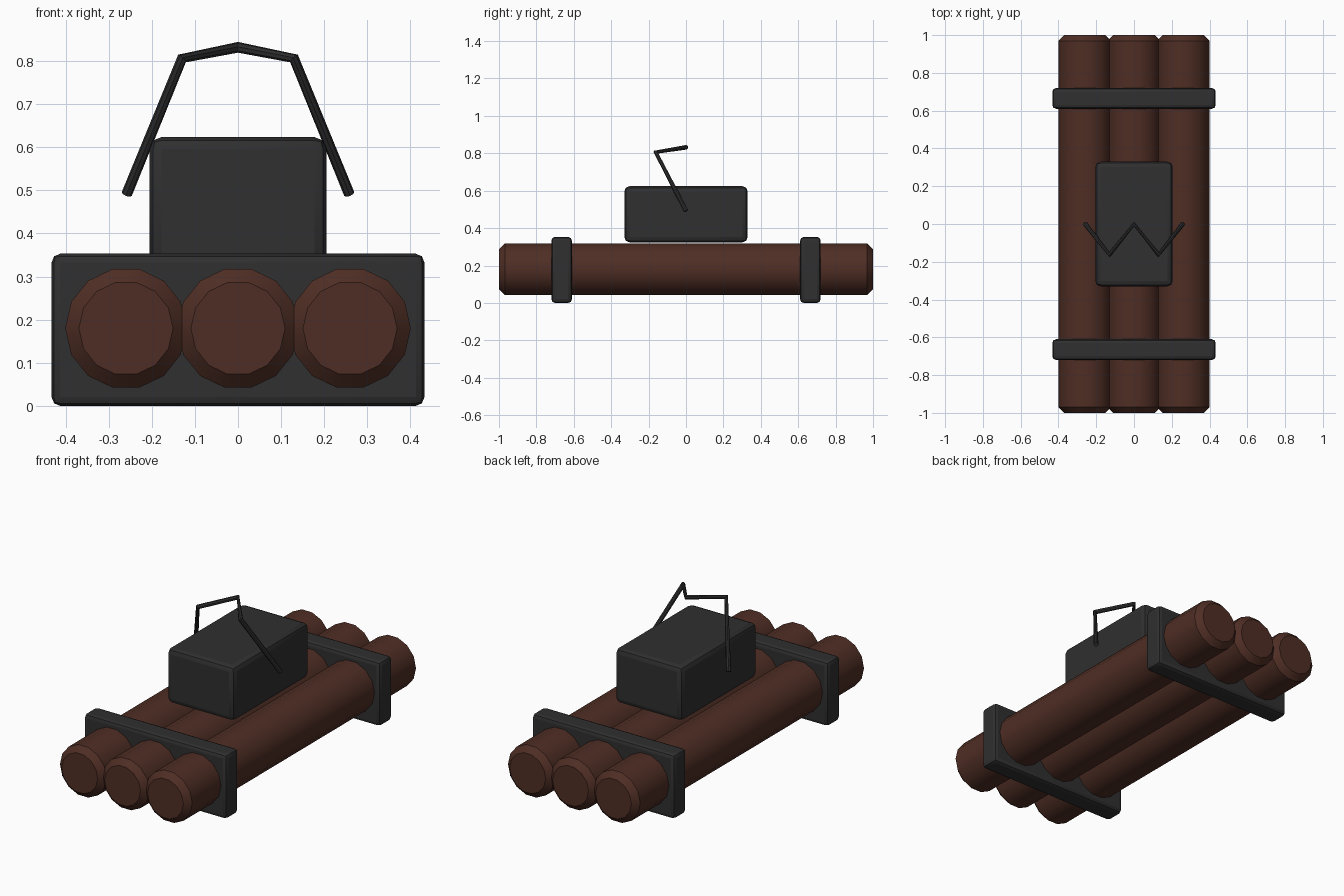
import bpy
import math

cube = bpy.data.objects.get("Cube")
if cube:
    bpy.data.objects.remove(cube, do_unlink=True)


def material(name, color):
    mat = bpy.data.materials.new(name)
    mat.use_nodes = True
    mat.diffuse_color = (*color, 1)
    bsdf = mat.node_tree.nodes["Principled BSDF"]
    bsdf.inputs["Base Color"].default_value = (*color, 1)
    bsdf.inputs["Roughness"].default_value = 0.8
    return mat


brown = material("brown", (0.078, 0.027, 0.018))
charcoal = material("charcoal", (0.029, 0.029, 0.029))


def finish(obj, name, mat, bevel=0, segments=1, angle=30):
    obj.name = name
    obj.data.materials.append(mat)
    if bevel:
        mod = obj.modifiers.new("edge bevel", "BEVEL")
        mod.width = bevel
        mod.segments = segments
        mod.limit_method = "ANGLE"
        mod.angle_limit = math.radians(40)
        bpy.ops.object.modifier_apply(modifier=mod.name)
    bpy.ops.object.shade_smooth_by_angle(angle=math.radians(angle))


def box(name, size, location, bevel):
    bpy.ops.mesh.primitive_cube_add(size=1, location=location)
    obj = bpy.context.object
    obj.scale = size
    bpy.ops.object.transform_apply(location=False, rotation=False, scale=True)
    finish(obj, name, charcoal, bevel, 2, 20)


# Three chamfered sticks lying front to back
for label, x in (("right", -0.26), ("middle", 0), ("left", 0.26)):
    bpy.ops.mesh.primitive_cylinder_add(vertices=14, radius=0.141, depth=2,
                                        location=(x, 0, 0.18))
    stick = bpy.context.object
    # Put a corner of the section on the horizontal axis
    stick.rotation_euler = (math.pi / 2, 0, math.pi / 2)
    stick.rotation_euler = (math.pi / 2, math.pi / 14, 0)
    bpy.ops.object.transform_apply(location=False, rotation=True, scale=False)
    finish(stick, label + "_stick", brown, 0.031)

# Straps binding the sticks, and the block on top
for label, y in (("front", -0.665), ("back", 0.665)):
    box(label + "_strap", (0.865, 0.11, 0.353), (0, y, 0.1765), 0.02)
box("top_block", (0.41, 0.66, 0.3), (0, 0, 0.474), 0.028)

# Bent wire arching over the block
half = [(0.258, 0, 0.492), (0.13, -0.162, 0.806), (0, 0, 0.832)]
path = half + [(-x, y, z) for x, y, z in reversed(half[:-1])]
curve = bpy.data.curves.new("wire", "CURVE")
curve.dimensions = "3D"
curve.bevel_depth = 0.0125
curve.bevel_resolution = 2
curve.use_fill_caps = True
spline = curve.splines.new("POLY")
spline.points.add(len(path) - 1)
for point, co in zip(spline.points, path):
    point.co = (*co, 1)
wire = bpy.data.objects.new("wire", curve)
bpy.context.collection.objects.link(wire)
bpy.ops.object.select_all(action="DESELECT")
wire.select_set(True)
bpy.context.view_layer.objects.active = wire
bpy.ops.object.convert(target="MESH")
finish(bpy.context.object, "wire", charcoal)
